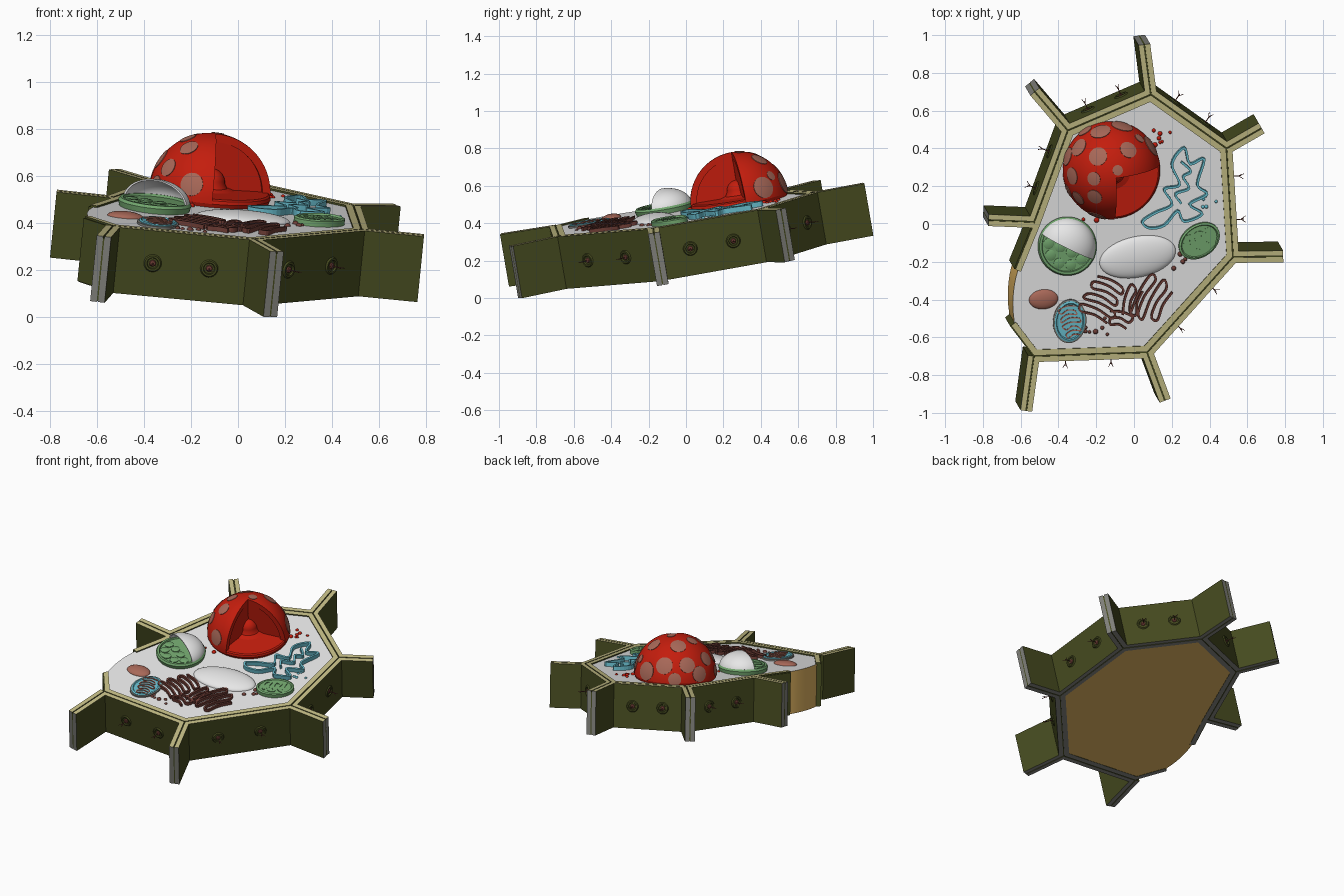
import bpy, bmesh, math, random
from mathutils import Vector, Matrix

if "Cube" in bpy.data.objects:
    bpy.data.objects.remove(bpy.data.objects["Cube"])

random.seed(4)
NRM = Vector((0.1, -0.172, 1)).normalized()
# The whole cell lies on a tilted plane; local (x, y, 0) keeps its top-view position
TILT = Matrix(((1, 0, NRM.x, 0), (0, 1, NRM.y, 0), (-0.1, 0.172, NRM.z, 0.456), (0, 0, 0, 1)))
I4 = Matrix.Identity(4)
H, FLOOR = -0.284, -0.008


def material(name, *rgb):
    m = bpy.data.materials.new(name)
    m.diffuse_color = [((c / 255 + 0.055) / 1.055) ** 2.4 for c in rgb] + [1]
    m.use_nodes = True
    m.node_tree.nodes["Principled BSDF"].inputs["Base Color"].default_value = m.diffuse_color
    return m


WHITE = material("pale_grey", 243, 243, 243)
TAN = material("tan", 196, 189, 133)
OLIVE = material("olive", 69, 74, 31)
GREY = material("mid_grey", 128, 128, 122)
BROWN = material("ochre_brown", 222, 178, 96)
RED = material("red", 196, 29, 13)
PINK = material("dusty_pink", 168, 104, 88)
GREEN = material("leaf_green", 114, 166, 110)
TEAL = material("teal", 104, 188, 204)
MAROON = material("maroon", 112, 62, 54)


def finish(name, bm, mats, rule=None, smooth=True):
    bmesh.ops.remove_doubles(bm, verts=bm.verts, dist=1e-5)
    bmesh.ops.recalc_face_normals(bm, faces=bm.faces)
    bm.normal_update()
    if rule:
        for f in bm.faces:
            f.material_index = rule(f)
    bm.transform(TILT)
    me = bpy.data.meshes.new(name)
    bm.to_mesh(me)
    bm.free()
    for m in mats:
        me.materials.append(m)
    ob = bpy.data.objects.new(name, me)
    bpy.context.collection.objects.link(ob)
    if smooth:
        bpy.ops.object.select_all(action='DESELECT')
        ob.select_set(True)
        bpy.context.view_layer.objects.active = ob
        bpy.ops.object.shade_smooth_by_angle(angle=math.radians(35))


def offset(path, d, closed=False):
    """Shift a 2D path to its left by d, with mitred corners."""
    p = [Vector(q) for q in path]
    n, out = len(p), []
    for i in range(n):
        a = p[i] - p[i - 1] if i or closed else p[1] - p[0]
        b = p[(i + 1) % n] - p[i] if i < n - 1 or closed else a
        na, nb = (Vector((-v.y, v.x)).normalized() for v in (a, b))
        out.append(p[i] + (na + nb) * d / max(0.4, 1 + na.dot(nb)))
    return out


def strip(bm, path, d0, d1, z0, z1, closed=False):
    """Upright band following a path, between two side offsets."""
    rows = [[bm.verts.new((q.x, q.y, z)) for q, z in ((a, z0), (a, z1), (b, z1), (b, z0))]
            for a, b in zip(offset(path, d0, closed), offset(path, d1, closed))]
    for i in range(len(rows) if closed else len(rows) - 1):
        r, s = rows[i], rows[(i + 1) % len(rows)]
        for k in range(4):
            bm.faces.new((r[k], r[(k + 1) % 4], s[(k + 1) % 4], s[k]))
    if not closed:
        bm.faces.new(rows[0])
        bm.faces.new(rows[-1])


def lathe(bm, prof, seg=32, a0=0, a1=360, mat=I4, loop=False):
    """Turn an (r, z) profile; part turns of a closed profile are capped."""
    full = a1 - a0 == 360
    cols = []
    for i in range(seg if full else seg + 1):
        t = math.radians(a0 + (a1 - a0) * i / seg)
        cols.append([bm.verts.new(mat @ Vector((r * math.cos(t), r * math.sin(t), z))) for r, z in prof])
    for i in range(seg):
        c, e = cols[i], cols[(i + 1) % len(cols)]
        for k in range(len(prof) if loop else len(prof) - 1):
            j = (k + 1) % len(prof)
            bm.faces.new((c[k], c[j], e[j], e[k]))
    if loop and not full:
        bm.faces.new(cols[0])
        bm.faces.new(cols[-1])


def arc(r, a0, a1, n=14):
    ts = [math.radians(a0 + (a1 - a0) * i / n) for i in range(n + 1)]
    return [(r * math.cos(t), r * math.sin(t)) for t in ts]


def place(x, y, z=FLOOR, turn=0, scale=(1, 1, 1)):
    return Matrix.Translation((x, y, z)) @ Matrix.Rotation(math.radians(turn), 4, 'Z') @ Matrix.Diagonal((*scale, 1))


def curvy(p, closed=False, k=5):
    """Smooth a rough path through its points."""
    p, n, out = [Vector(q) for q in p], len(p), []
    for i in range(n if closed else n - 1):
        a, b, c, d = (p[j % n] if closed else p[min(max(j, 0), n - 1)] for j in (i - 1, i, i + 1, i + 2))
        for s in range(k):
            t = s / k
            out.append(0.5 * (2 * b + (c - a) * t + (2 * a - 5 * b + 4 * c - d) * t * t + (3 * b - a - 3 * c + d) * t ** 3))
    return out if closed else out + [p[-1]]


def serpentine(cx, cy, length, rows, pitch, turn):
    ca, sa, pts = math.cos(math.radians(turn)), math.sin(math.radians(turn)), []
    for i in range(rows):
        half, v = length / 2 * random.uniform(0.65, 1.1), (i - (rows - 1) / 2) * pitch
        for u in ((-half, 0, half) if i % 2 else (half, 0, -half)):
            w = v + (0.012 if u == 0 else 0)
            pts.append((cx + u * ca - w * sa, cy + u * sa + w * ca))
    return curvy(pts)


# Cell wall: corners, and tips of the walls shared with neighbouring cells
corner = dict(A=(0.09, 0.685), B=(-0.35, 0.495), C=(-0.528, 0.01), D=(-0.53, -0.70),
              E=(0.07, -0.68), F=(0.525, -0.175), G=(0.49, 0.40))
tip = dict(A=(0.055, 0.95), B=(-0.525, 0.70), C=(-0.77, 0.02), D=(-0.57, -0.99),
           E=(0.165, -0.935), F=(0.79, -0.172), G=(0.676, 0.507))
CUT1, CUT2 = (-0.63, -0.24), (-0.652, -0.54)
ring = [CUT2] + [corner[k] for k in "DEFGABC"] + [CUT1]
TIPS = [Vector(t) for t in tip.values()]


def wall_rule(f):
    c = f.calc_center_median()
    if f.normal.z > 0.7:
        return 0
    if f.normal.z < -0.7 or min((c.xy - t).length for t in TIPS) < 0.04:
        return 2
    return 1


bm = bmesh.new()
strip(bm, ring, 0.003, 0.034, H, 0)
finish("inner_cell_wall", bm, [TAN, OLIVE, GREY], wall_rule, False)
bm = bmesh.new()
pairs = ["AB", "BC", "DE", "EF", "FG", "GA"]
for a, b in pairs:
    strip(bm, [tip[a], corner[a], corner[b], tip[b]], -0.031, -0.003, H, 0)
strip(bm, [tip["C"], corner["C"]], -0.031, -0.003, H, 0)
strip(bm, [corner["D"], tip["D"]], -0.031, -0.003, H, 0)
finish("outer_cell_walls", bm, [TAN, OLIVE, GREY], wall_rule, False)
bm = bmesh.new()
strip(bm, ring, -0.004, 0.004, H + 0.004, -0.008)
for k in corner:
    strip(bm, [tip[k], corner[k]], -0.004, 0.004, H + 0.004, -0.008)
finish("middle_layer", bm, [OLIVE], None, False)

# Cell body: pale cut surface on top, brown membrane around and below
bm = bmesh.new()
bulge = curvy([(-0.612, -0.24), (-0.63, -0.31), (-0.64, -0.40), (-0.638, -0.48), (-0.628, -0.54)])
edge = offset(ring, 0.022) + bulge
face = bm.faces.new([bm.verts.new((q.x, q.y, H + 0.002)) for q in edge])
up = bmesh.ops.extrude_face_region(bm, geom=[face])
bmesh.ops.translate(bm, vec=(0, 0, FLOOR - H - 0.002), verts=[v for v in up["geom"] if isinstance(v, bmesh.types.BMVert)])
finish("cell_body", bm, [WHITE, BROWN], lambda f: 0 if f.normal.z > 0.7 else 1)

# Channels through the walls: rings with thin threads
rings, threads = bmesh.new(), bmesh.new()
for a, b in pairs:
    p, q = Vector(corner[a]), Vector(corner[b])
    t = (q - p).normalized()
    out = Vector((t.y, -t.x))
    for frac in (0.3, 0.7):
        c = p.lerp(q, frac) + out * 0.031
        m = Matrix(((t.x, 0, out.x, c.x), (t.y, 0, out.y, c.y), (0, 1, 0, -0.14), (0, 0, 0, 1)))
        lathe(rings, [(0.022, 0), (0.025, 0.007), (0.033, 0.007), (0.038, 0)], 20, mat=m)
        lathe(threads, [(0.015, 0), (0.012, 0.005), (0.003, 0.007), (0.002, 0.05), (0, 0.051)], 8, mat=m)
        for s in (-1, 1):
            lean = m @ Matrix.Translation((0, 0, 0.035)) @ Matrix.Rotation(s * random.uniform(0.2, 0.7), 4, 'Y')
            lathe(threads, [(0.002, 0), (0.0015, 0.03), (0, 0.031)], 6, mat=lean)
finish("channel_rings", rings, [OLIVE])
finish("channel_threads", threads, [MAROON])

# Nucleus: shell and core with a quarter cut out, base, nucleolus
R, NUC = 0.258, place(-0.12, 0.287, 0.008)
bm = bmesh.new()
lathe(bm, arc(R, 0, 89.9, 20) + arc(0.224, 89.9, 0, 20), 60, 8, 272, NUC, True)
lathe(bm, arc(0.226, 0, 89.9, 20) + [(0.0002, 0)], 60, 13, 267, NUC, True)
lathe(bm, [(0, 0.02), (0.246, 0.02), (0.254, 0.014), (R, 0), (0.25, -0.02)], 64, mat=NUC)
lathe(bm, [(0.1, 0.02), (0.07, 0.03)] + [(r, z + 0.05) for r, z in arc(0.058, 0, 90, 8)], 32, mat=NUC)
finish("nucleus", bm, [RED])
bm = bmesh.new()
pores = [(-0.27, 0.87, 0.41, 12), (-0.72, 0.54, 0.43, 11), (-0.36, 0.42, 0.83, 11), (0.27, 0.55, 0.79, 10),
         (0.03, 0.16, 0.98, 6), (-0.45, -0.03, 0.89, 8), (-0.86, -0.04, 0.5, 10), (-0.42, -0.41, 0.79, 9),
         (0.8, 0.55, 0.25, 13), (-0.33, -0.9, 0.28, 11), (-0.73, -0.5, 0.45, 9), (-0.55, 0.82, 0.1, 9),
         (0.2, 0.95, 0.22, 13), (-0.95, 0.32, 0.2, 11), (-0.9, -0.4, 0.14, 8), (0.55, 0.75, 0.45, 6)]
for x, y, z, size in pores:
    rot = Vector((x, y, z)).to_track_quat('Z', 'Y').to_matrix().to_4x4()
    rim = math.radians(size)
    lathe(bm, arc(R + 0.003, 90, 90 - size, 4) + [(R * math.sin(rim), (R - 0.003) * math.cos(rim))], 24, mat=NUC @ rot)
finish("nucleus_pores", bm, [PINK])

# Large chloroplast: green dish with discs, half covered by a pale hollow dome
bm = bmesh.new()
C = place(-0.355, -0.115, FLOOR)
lathe(bm, [(0, 0.026), (0.132, 0.026), (0.135, 0.036), (0.148, 0.036), (0.156, 0.024), (0.15, 0)], 48, mat=C)
for ring_r, n in ((0.1, 5), (0.038, 2)):
    for i in range(n):
        t = math.radians(166 + 156 * (i + 0.15) / (n - 0.7))
        m = C @ Matrix.Translation((ring_r * math.cos(t), ring_r * math.sin(t), 0.026))
        lathe(bm, [(0, 0.007), (0.025, 0.007), (0.028, 0.005), (0.028, 0)], 20, mat=m)
finish("chloroplast_dish", bm, [GREEN])
bm = bmesh.new()
shell = arc(0.15, 0, 89.9) + arc(0.141, 89.9, 0)
lathe(bm, [(r, z * 0.68 + 0.02) for r, z in shell], 32, -26, 154, C, True)
finish("chloroplast_dome", bm, [WHITE])


def dome(name, mat, x, y, a, b, h, turn=0):
    bm = bmesh.new()
    lathe(bm, arc(1, 0, 90, 12), 40, mat=place(x, y, FLOOR, turn, (a, b, h)))
    finish(name, bm, [mat])


def plate(bm, x, y, a, b, h, turn, rim=0.1):
    prof = [(0, h * 0.7), (1 - rim * 1.5, h * 0.7), (1 - rim, h), (1, h * 0.8), (1, 0)]
    lathe(bm, prof, 40, mat=place(x, y, FLOOR, turn, (a, b, 1)))


# Vacuole and small oval body
dome("vacuole", WHITE, 0.02, -0.175, 0.205, 0.108, 0.036, 12)
dome("oval_body", PINK, -0.478, -0.40, 0.077, 0.052, 0.022, 6)

# Small chloroplast with winding ridge
bm = bmesh.new()
plate(bm, 0.345, -0.088, 0.118, 0.085, 0.03, 35)
strip(bm, serpentine(0.345, -0.088, 0.09, 5, 0.032, 115), -0.008, 0.008, FLOOR, FLOOR + 0.026)
finish("small_chloroplast", bm, [GREEN])

# Mitochondrion: grey rim, teal filling, folded lining
bm = bmesh.new()
plate(bm, -0.34, -0.515, 0.088, 0.116, 0.012, -6)
finish("mitochondrion_rim", bm, [GREY])
bm = bmesh.new()
plate(bm, -0.34, -0.515, 0.08, 0.108, 0.018, -6)
finish("mitochondrion_filling", bm, [TEAL])
bm = bmesh.new()
strip(bm, serpentine(-0.335, -0.52, 0.09, 8, 0.022, 15), -0.003, 0.003, FLOOR, FLOOR + 0.018)
finish("mitochondrion_folds", bm, [PINK], None, False)

# Folded membranes
bm = bmesh.new()
for args in ((-0.17, -0.40, 0.17, 7, 0.034, -25), (-0.075, -0.51, 0.12, 3, 0.034, -15),
             (0.10, -0.40, 0.25, 5, 0.036, 62), (-0.005, -0.41, 0.15, 3, 0.034, 75)):
    strip(bm, serpentine(*args), -0.0055, 0.0055, FLOOR, FLOOR + 0.02)
finish("maroon_membranes", bm, [MAROON], None, False)
bm = bmesh.new()
loop = [(0.045, 0.015), (0.11, 0.06), (0.2, 0.105), (0.16, 0.185), (0.24, 0.21), (0.2, 0.32), (0.265, 0.405), (0.295, 0.32),
        (0.37, 0.345), (0.335, 0.21), (0.385, 0.16), (0.295, 0.105), (0.36, 0.055), (0.265, 0.015), (0.23, 0.07), (0.16, -0.005), (0.08, -0.02)]
strip(bm, curvy(loop, True), -0.006, 0.006, FLOOR, FLOOR + 0.028, True)
inner = [(0.25, 0.11), (0.22, 0.16), (0.29, 0.19), (0.26, 0.25), (0.30, 0.28), (0.25, 0.33)]
strip(bm, curvy(inner), -0.006, 0.006, FLOOR, FLOOR + 0.026)
finish("teal_membranes", bm, [TEAL], None, False)

# Scattered small vesicles
for name, mat, areas in (("red_vesicles", RED, ((0.16, 0.47, 0.06, 7), (-0.23, 0.03, 0.06, 6))),
                         ("teal_vesicles", TEAL, ((0.41, 0.13, 0.045, 6),)),
                         ("maroon_vesicles", MAROON, ((-0.2, -0.54, 0.06, 7), (0.24, -0.2, 0.04, 4)))):
    bm = bmesh.new()
    for x, y, spread, n in areas:
        for _ in range(n):
            s = random.uniform(0.007, 0.014)
            at = place(x + random.uniform(-spread, spread), y + random.uniform(-spread, spread))
            lathe(bm, arc(s, 0, 90, 5), 12, mat=at)
    finish(name, bm, [mat])
